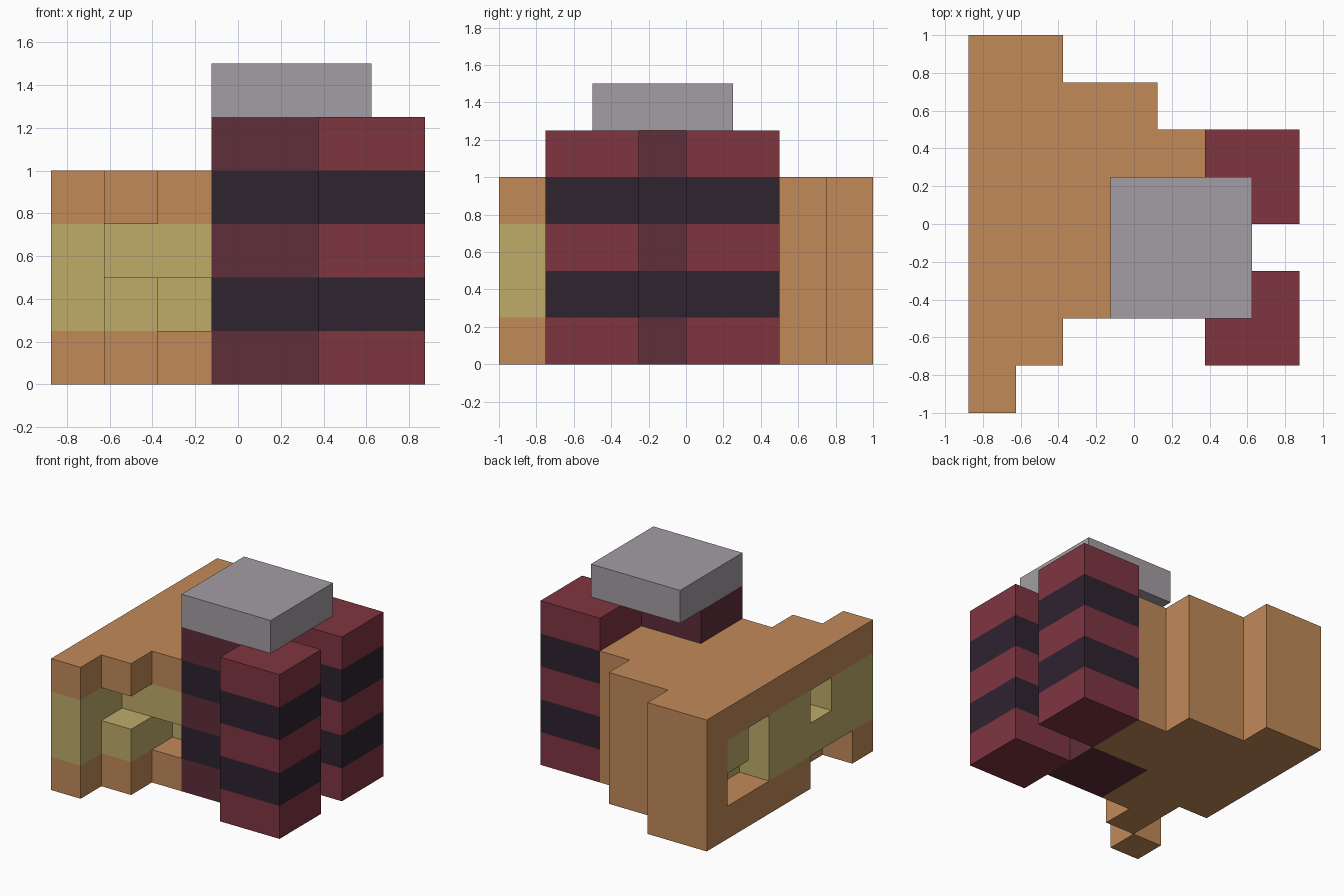
import bpy
import bmesh
from itertools import product
from mathutils import Vector

cube = bpy.data.objects.get("Cube")
if cube:
    bpy.data.objects.remove(cube, do_unlink=True)

U = 0.25                               # block size
ORIGIN = Vector((-0.875, -1.0, 0.0))   # corner of the block grid


def linear(c):
    c /= 255
    return c / 12.92 if c <= 0.04045 else ((c + 0.055) / 1.055) ** 2.4


def material(name, r, g, b):
    m = bpy.data.materials.new(name)
    col = (linear(r), linear(g), linear(b), 1.0)
    m.diffuse_color = col
    m.use_nodes = True
    bsdf = next(n for n in m.node_tree.nodes if n.type == 'BSDF_PRINCIPLED')
    bsdf.inputs["Base Color"].default_value = col
    bsdf.inputs["Roughness"].default_value = 0.9
    return m


ORANGE = material("orange_clay", 193, 138, 89)
YELLOW = material("straw_yellow", 191, 172, 106)
RED = material("brick_red", 127, 53, 64)
MAROON = material("dark_maroon", 94, 46, 58)
BLACK = material("purple_black", 46, 35, 48)
GREY = material("warm_grey", 164, 157, 163)


def box(x, y, z):
    """Set of grid cells inside half-open index ranges."""
    return set(product(range(*x), range(*y), range(*z)))


def block_part(name, cells, mats, rule=lambda i, j, k: 0):
    """Outer skin of a group of blocks; the rule picks each block's colour."""
    bm = bmesh.new()
    for c in sorted(cells):
        for axis, side in product(range(3), (0, 1)):
            n = list(c)
            n[axis] += 2 * side - 1
            if tuple(n) in cells:
                continue
            a, b = (axis + 1) % 3, (axis + 2) % 3
            corners = [(0, 0), (1, 0), (1, 1), (0, 1)]
            if side == 0:
                corners.reverse()
            verts = []
            for da, db in corners:
                p = Vector(c)
                p[axis] += side
                p[a] += da
                p[b] += db
                verts.append(bm.verts.new(ORIGIN + p * U))
            bm.faces.new(verts).material_index = rule(*c)
    bmesh.ops.remove_doubles(bm, verts=bm.verts, dist=0.001)
    mesh = bpy.data.meshes.new(name)
    bm.to_mesh(mesh)
    bm.free()
    for m in mats:
        mesh.materials.append(m)
    obj = bpy.data.objects.new(name, mesh)
    bpy.context.collection.objects.link(obj)
    return obj


def banded(i, j, k):
    return 1 if k in (1, 3) else 0


# Two striped towers and the darker core that joins them
block_part("front_tower", box((5, 7), (1, 3), (0, 5)), [RED, BLACK], banded)
block_part("back_tower", box((5, 7), (4, 6), (0, 5)), [RED, BLACK], banded)
block_part("core_tower", box((3, 5), (2, 4), (0, 5)), [MAROON, BLACK], banded)

# Flat cap resting on the towers
block_part("cap", box((3, 6), (2, 5), (5, 6)), [GREY])

# Stepped wall: one run of blocks per row, (start, end) along y
rows = [(0, 8), (1, 8), (2, 7), (4, 7), (4, 6)]
wall = set()
for i, run in enumerate(rows):
    wall |= box((i, i + 1), run, (0, 4))

# Openings: side doorway, side window, foot gap, front notches
wall -= box((0, 1), (5, 7), (1, 3)) - {(0, 6, 2)}
wall -= {(0, 2, 2)}
wall -= box((0, 1), (1, 3), (0, 1))
wall -= {(1, 1, 2), (2, 2, 1)}


def wall_colour(i, j, k):
    last_yellow = (6, 6, 3, -1, -1)[i]
    return 1 if k in (1, 2) and j <= last_yellow else 0


block_part("stepped_wall", wall, [ORANGE, YELLOW], wall_colour)
